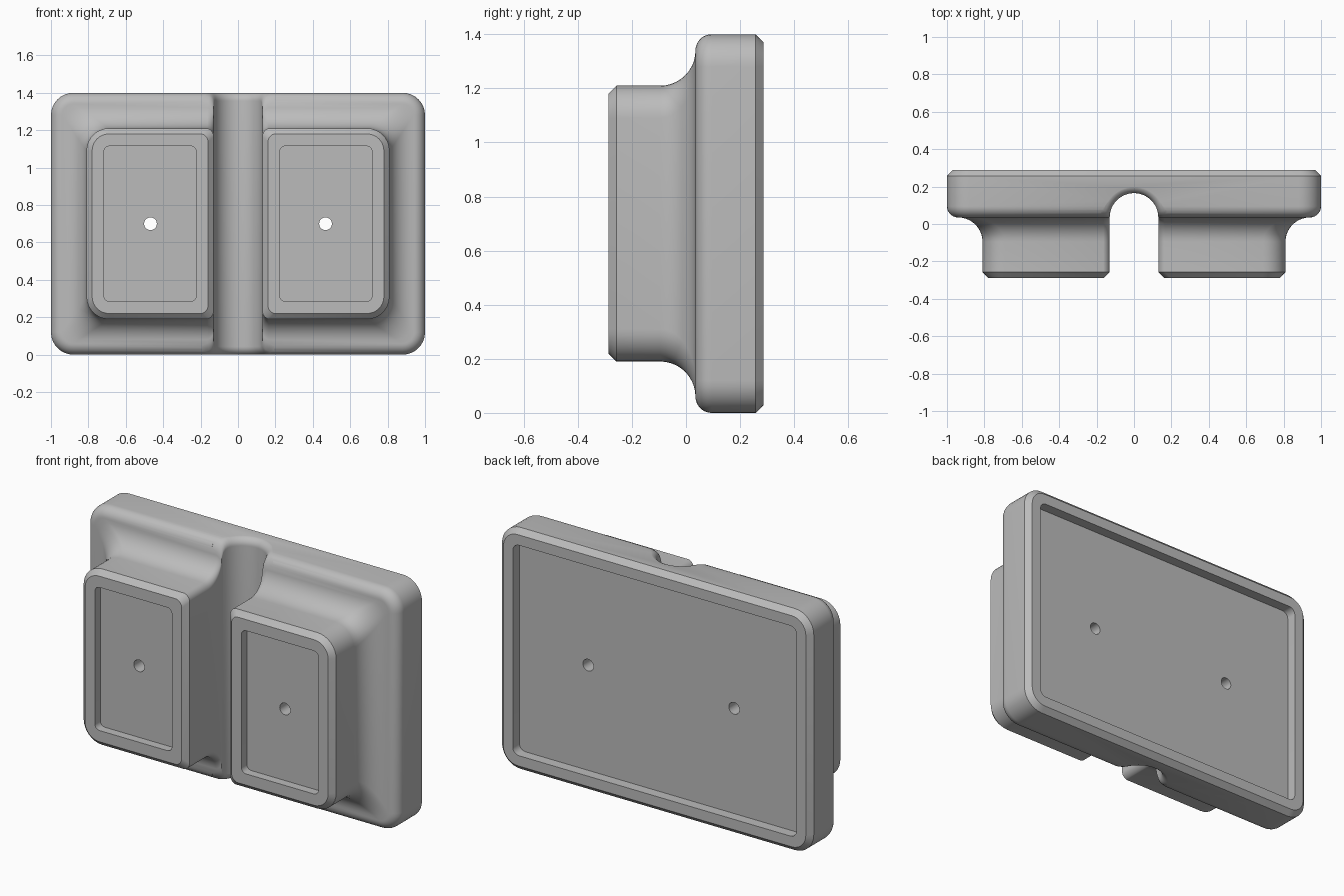
import bpy, bmesh, math
from math import sin, cos, pi, sqrt

if "Cube" in bpy.data.objects:
    bpy.data.objects.remove(bpy.data.objects["Cube"])

MID = 0.7                      # centre height
BACK, FRONT = 0.2875, -0.2875  # depth limits
CHAMFER = 0.03
ROUND, COVE = 0.06, 0.13       # plate round-over and concave fillet radii
FACE = 0.035                   # plane of the plate front
SLOT = 0.13                    # channel half width

grey = bpy.data.materials.new("plain grey")
grey.use_nodes = True
colour = (0.5, 0.5, 0.5, 1)
grey.diffuse_color = colour
grey.node_tree.nodes["Principled BSDF"].inputs["Base Color"].default_value = colour


def loft(name, rings):
    """Closed solid through a stack of equal-length rings."""
    bm = bmesh.new()
    loops = [[bm.verts.new(p) for p in ring] for ring in rings]
    n = len(loops[0])
    for a, b in zip(loops, loops[1:]):
        for i in range(n):
            j = (i + 1) % n
            bm.faces.new((a[i], a[j], b[j], b[i]))
    bm.faces.new(loops[0])
    bm.faces.new(loops[-1])
    bmesh.ops.recalc_face_normals(bm, faces=bm.faces)
    mesh = bpy.data.meshes.new(name)
    bm.to_mesh(mesh)
    bm.free()
    obj = bpy.data.objects.new(name, mesh)
    bpy.context.collection.objects.link(obj)
    mesh.materials.append(grey)
    return obj


def rounded_ring(y, hx, hz, r, cx=0, steps=8):
    """Rounded rectangle facing the front at depth y."""
    ring = []
    for q, (sx, sz) in enumerate([(1, 1), (-1, 1), (-1, -1), (1, -1)]):
        for k in range(steps + 1):
            a = (q + k / steps) * pi / 2
            ring.append((cx + sx * (hx - r) + r * cos(a), y,
                         MID + sz * (hz - r) + r * sin(a)))
    return ring


def inset(y):
    """How far the outer wall steps in from the plate edge at depth y."""
    if y > FACE + ROUND:
        return max(0, y - BACK + CHAMFER)
    if y > FACE:
        return ROUND - sqrt(max(0, ROUND**2 - (FACE + ROUND - y)**2))
    if y > FACE - COVE:
        return ROUND + sqrt(max(0, COVE**2 - (y - FACE + COVE)**2))
    return ROUND + COVE + max(0, FRONT + CHAMFER - y)


def corner(y):
    """Corner radius of the outer wall at depth y."""
    if y > FACE:
        return 0.12 - inset(y)
    if y > FACE - COVE:
        return 0.06 + 0.06 * (inset(y) - ROUND) / COVE
    return 0.12 - max(0, FRONT + CHAMFER - y)


# Depth stations shared by the body and the channel, front to back
quarter = [k * pi / 2 / 10 for k in range(11)]
cove_y = [FACE - COVE + COVE * sin(a) for a in quarter]
round_y = [FACE + ROUND * (1 - cos(a)) for a in quarter[1:]]
stations = [FRONT, FRONT + CHAMFER] + cove_y + round_y + [BACK - CHAMFER, BACK]

body = loft("mounting_block", [
    rounded_ring(y, 1 - inset(y), MID - inset(y), corner(y)) for y in stations])

# Channel: U section whose ends flare to round the rim
path = [(SLOT, y, 1, 0) for y in [FRONT - 0.05, FRONT, FRONT + CHAMFER] + cove_y]
arc = [(SLOT * cos(a), FACE + SLOT * sin(a), cos(a), sin(a))
       for a in [k * pi / 28 for k in range(1, 28)]]
path = path + arc + [(-x, y, -nx, ny) for x, y, nx, ny in reversed(path)]

LIP = 0.045
LAST = math.radians(75)
levels = [(LIP * (sin(a) - sin(LAST)), LIP * (1 - cos(a)))
          for a in [LAST * k / 8 for k in range(9)]]
levels.append((0.012, levels[-1][1] + 0.03))


def channel_ring(side, drop, grow, end=None):
    ring = []
    for x, y, nx, ny in path:
        off = grow + max(0, FRONT + CHAMFER - y)
        z = end if end is not None else MID - inset(y) + drop
        ring.append((x + nx * off, y + ny * off, MID + side * z))
    return ring


rows = [channel_ring(1, d, g) for d, g in levels]
rows.append(channel_ring(1, 0, levels[-1][1], 0.9))
low = [channel_ring(-1, d, g) for d, g in levels]
low.append(channel_ring(-1, 0, levels[-1][1], 0.9))
cutters = [loft("channel_cutter", low[::-1] + rows)]


def prism(name, y0, y1, hx, hz, r, cx=0):
    cutters.append(loft(name, [rounded_ring(y, hx, hz, r, cx) for y in (y0, y1)]))


# Shallow back recess, pad pockets and screw holes
prism("back_recess_cutter", BACK - 0.06, BACK + 0.1, 0.91, 0.61, 0.04)
for side, s in (("right", -1), ("left", 1)):
    prism(side + "_pocket_cutter", FRONT - 0.1, FRONT + 0.05, 0.247, 0.415, 0.03, s * 0.47)
    prism(side + "_hole_cutter", FRONT - 0.2, BACK + 0.2, 0.034, 0.034, 0.034, s * 0.468)

bpy.context.view_layer.objects.active = body
body.select_set(True)
for cutter in cutters:
    cutter.hide_render = True
    mod = body.modifiers.new(cutter.name, "BOOLEAN")
    mod.operation = "DIFFERENCE"
    mod.solver = "EXACT"
    mod.object = cutter
    bpy.ops.object.modifier_apply(modifier=mod.name)
    bpy.data.objects.remove(cutter)

bpy.ops.object.select_all(action="DESELECT")
body.select_set(True)
bpy.ops.object.shade_smooth_by_angle(angle=math.radians(30))
